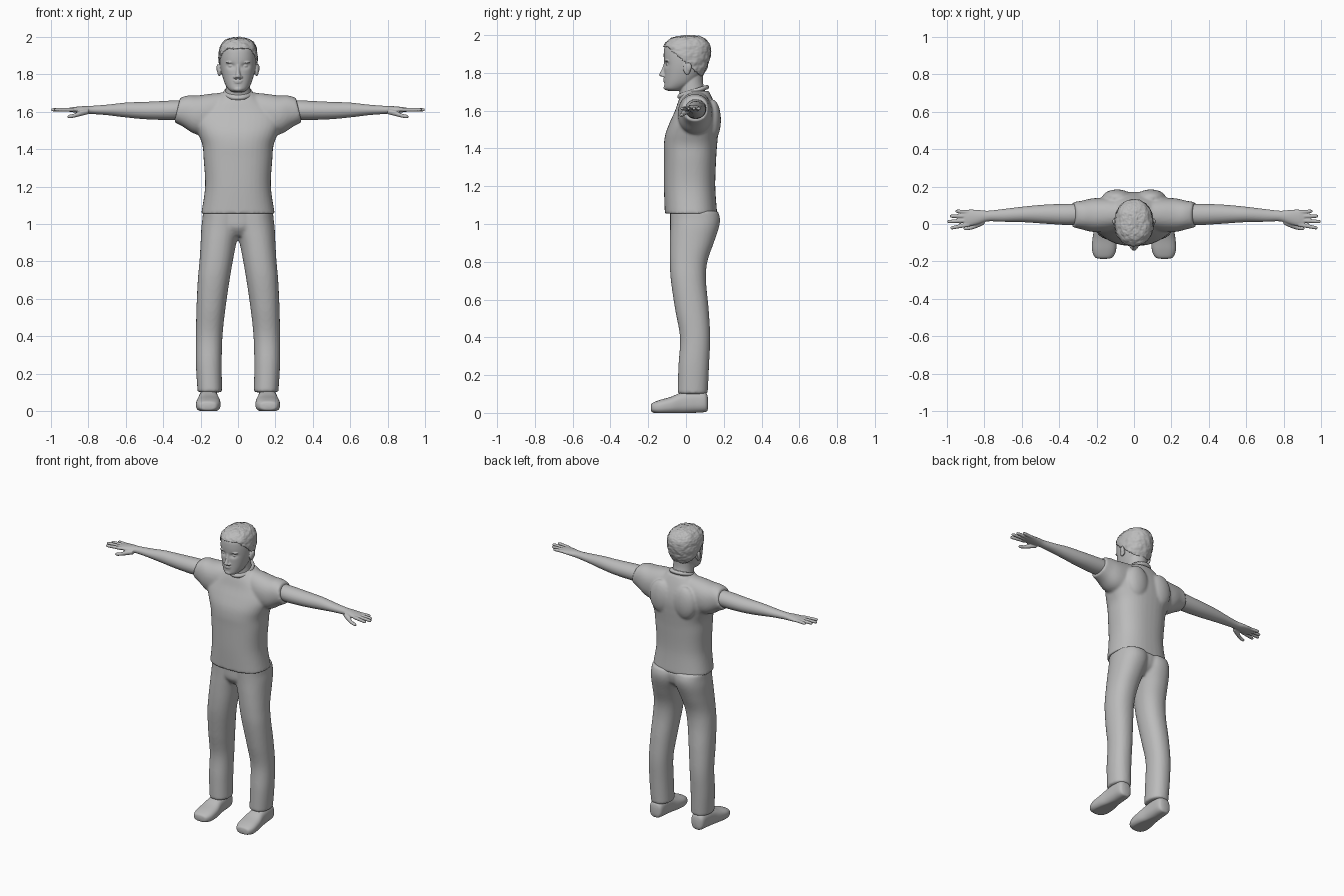
import bpy, bmesh, math
from mathutils import Vector, noise

if "Cube" in bpy.data.objects:
    bpy.data.objects.remove(bpy.data.objects["Cube"])

grey = bpy.data.materials.new("plain grey")
grey.diffuse_color = (0.5, 0.5, 0.5, 1)
grey.use_nodes = True
grey.node_tree.nodes["Principled BSDF"].inputs["Base Color"].default_value = (0.5, 0.5, 0.5, 1)


def smooth_rings(rings, steps):
    """Catmull-Rom interpolation between measured sections."""
    out = []
    for i in range(len(rings) - 1):
        quad = [rings[max(i - 1, 0)], rings[i], rings[i + 1], rings[min(i + 2, len(rings) - 1)]]
        for s in range(steps):
            t = s / steps
            out.append([0.5 * (2 * b + (c - a) * t + (2 * a - 5 * b + 4 * c - d) * t * t
                               + (3 * b - a - 3 * c + d) * t ** 3) for a, b, c, d in zip(*quad)])
    return out + [rings[-1]]


def loft(bm, rings, axis="z", power=2.0, side=1, warp=None, sides=40, steps=6):
    """Skin sections (position, low a, high a, low b, high b) along an axis."""
    loops = []
    for t, a0, a1, b0, b1 in smooth_rings(rings, steps):
        loop = []
        for k in range(sides):
            ang = math.tau * k / sides
            c, s = math.cos(ang), math.sin(ang)
            a = (a0 + a1) / 2 + (a1 - a0) / 2 * math.copysign(abs(c) ** (2 / power), c)
            b = (b0 + b1) / 2 + (b1 - b0) / 2 * math.copysign(abs(s) ** (2 / power), s)
            p = Vector({"z": (a, b, t), "x": (t, a, b), "y": (a, t, b)}[axis])
            if warp:
                p = warp(p)
            p.x *= side
            loop.append(bm.verts.new(p))
        loops.append(loop)
    faces = [bm.faces.new(loops[0]), bm.faces.new(loops[-1][::-1])]
    for lo, hi in zip(loops, loops[1:]):
        for k in range(sides):
            n = (k + 1) % sides
            faces.append(bm.faces.new((lo[k], hi[k], hi[n], lo[n])))
    bmesh.ops.recalc_face_normals(bm, faces=faces)


def ball(bm, centre, size):
    made = bmesh.ops.create_uvsphere(bm, u_segments=24, v_segments=14, radius=1)["verts"]
    for v in made:
        v.co = Vector(p * q for p, q in zip(v.co, size)) + Vector(centre)


def finish(bm, name, voxel=0, relax=0):
    mesh = bpy.data.meshes.new(name)
    bm.to_mesh(mesh)
    bm.free()
    mesh.materials.append(grey)
    for p in mesh.polygons:
        p.use_smooth = True
    ob = bpy.data.objects.new(name, mesh)
    bpy.context.collection.objects.link(ob)
    if voxel:
        m = ob.modifiers.new("Fuse", "REMESH")
        m.mode, m.voxel_size, m.use_smooth_shade = "VOXEL", voxel, True
    if relax:
        m = ob.modifiers.new("Relax", "SMOOTH")
        m.factor, m.iterations = 0.5, relax
    return ob


def mid(z, half, y0, y1):
    return (z, -half, half, y0, y1)


# Shirt: torso, shoulder blades and short slanted sleeves
bm = bmesh.new()
loft(bm, [mid(1.055, .197, -.112, .165), mid(1.2, .176, -.117, .155), mid(1.35, .184, -.117, .16),
          mid(1.42, .19, -.117, .165), mid(1.48, .212, -.108, .17), mid(1.54, .235, -.085, .172),
          mid(1.6, .22, -.058, .163), mid(1.66, .14, -.037, .142), mid(1.705, .085, -.01, .12)], power=2.4)
for side in (1, -1):
    ball(bm, (side * .09, .14, 1.55), (.08, .045, .11))
    loft(bm, [(.05, -.02, .13, 1.5, 1.705), (.14, -.04, .14, 1.47, 1.697), (.22, -.042, .137, 1.48, 1.687),
              (.28, -.028, .124, 1.52, 1.687), (.325, -.018, .117, 1.545, 1.675)], "x", 2.2, side,
         lambda p: p + Vector(((1.61 - p.z) * .23 * max(0, (p.x - .2) / .12), 0, 0)))
finish(bm, "shirt", .008, 5)

# Collar: tilted band round the neck
bm = bmesh.new()
loft(bm, [mid(0, .076, -.042, .118), mid(.012, .08, -.046, .122), mid(.024, .073, -.038, .112)],
     warp=lambda p: Vector((p.x, p.y, p.z + 1.677 + .32 * p.y)))
finish(bm, "collar")

# Trousers: pelvis and two legs
bm = bmesh.new()
loft(bm, [mid(.935, .06, -.05, .1), mid(.98, .14, -.082, .15), mid(1.04, .17, -.085, .165),
          mid(1.07, .17, -.085, .155)])
for side in (1, -1):
    loft(bm, [(.1, .085, .216, -.045, .115), (.25, .087, .225, -.04, .122), (.4, .083, .225, -.032, .128),
              (.55, .067, .222, -.058, .12), (.7, .045, .215, -.08, .106), (.8, .028, .206, -.086, .113),
              (.9, .008, .2, -.086, .147), (.98, -.015, .196, -.084, .174), (1.03, -.02, .19, -.084, .18),
              (1.07, -.02, .187, -.084, .168)], power=2.2, side=side)
finish(bm, "trousers", .009, 4)

# Shoes: rounded uppers with flattened soles
for side, label in ((1, "left"), (-1, "right")):
    bm = bmesh.new()
    loft(bm, [(-.186, .145, .18, .015, .035), (-.178, .115, .208, .003, .052), (-.14, .096, .224, -.006, .068),
              (-.08, .094, .222, -.006, .085), (-.02, .104, .212, -.004, .11), (.04, .107, .208, 0, .12),
              (.09, .11, .205, .003, .115), (.11, .12, .195, .008, .1), (.117, .14, .175, .025, .075)],
         "y", 2.6, side, lambda p: Vector((p.x, p.y, max(p.z, 0))))
    finish(bm, label + "_shoe")

# Arms with palms, fingers and thumbs
fingers = [(-.004, -.02, .982), (.019, .013, .999), (.042, .042, .985), (.063, .068, .955)]
for side, label in ((1, "left"), (-1, "right")):
    bm = bmesh.new()
    loft(bm, [(.27, .002, .108, 1.562, 1.66), (.35, -.005, .108, 1.556, 1.66), (.45, 0, .105, 1.558, 1.655),
              (.52, .005, .1, 1.562, 1.652), (.6, .01, .092, 1.57, 1.649), (.7, .012, .08, 1.582, 1.638),
              (.78, .014, .071, 1.588, 1.632), (.83, 0, .075, 1.592, 1.63), (.88, -.012, .077, 1.597, 1.625),
              (.91, -.009, .071, 1.602, 1.62)], "x", side=side)
    for y0, y1, tip in fingers:
        ends = [(.88, y0, .0105), ((.88 + tip) / 2, (y0 + y1) / 2, .0105), (tip - .01, y1, .009), (tip, y1, .004)]
        loft(bm, [(x, y - r, y + r, 1.611 - r, 1.611 + r) for x, y, r in ends], "x", side=side, sides=12)
    thumb = [(.8, .012, 1.602, .015), (.84, -.006, 1.592, .015), (.875, -.02, 1.58, .011),
             (.9, -.024, 1.575, .01), (.912, -.024, 1.574, .004)]
    loft(bm, [(x, y - r, y + r, z - r, z + r) for x, y, z, r in thumb], "x", side=side, sides=12)
    finish(bm, label + "_arm", .004, 2)

# Head: skull, neck, ears and face
skull = [mid(1.705, .03, -.095, -.03), mid(1.718, .05, -.113, 0), mid(1.75, .07, -.115, .05),
         mid(1.8, .086, -.115, .09), mid(1.85, .095, -.116, .112), mid(1.9, .097, -.118, .124),
         mid(1.94, .092, -.112, .122), mid(1.97, .074, -.087, .102), mid(1.985, .05, -.055, .075),
         mid(1.992, .015, -.015, .035)]


def sockets(p):
    if p.y < 0:
        d = ((abs(p.x) - .038) / .02) ** 2 + ((p.z - 1.845) / .013) ** 2
        p.y += .014 * math.exp(-d)
    return p


bm = bmesh.new()
loft(bm, skull, power=2.2, warp=sockets, sides=64)
loft(bm, [mid(1.63, .09, -.02, .115), mid(1.69, .07, -.034, .105), mid(1.75, .064, -.035, .09),
          mid(1.82, .064, -.03, .09)])
loft(bm, [mid(1.778, .012, -.118, -.1), mid(1.785, .019, -.141, -.1), mid(1.797, .014, -.14, -.1),
          mid(1.825, .009, -.126, -.1), mid(1.855, .009, -.116, -.1)], sides=20)
for z, w in ((1.766, .028), (1.757, .024)):
    ball(bm, (0, -.109, z), (w, .012, .005))
ball(bm, (0, -.103, 1.722), (.026, .016, .014))
for side in (1, -1):
    ball(bm, (side * .038, -.092, 1.845), (.014, .013, .009))
    ball(bm, (side * .04, -.099, 1.864), (.026, .013, .006))
    ball(bm, (side * .015, -.118, 1.785), (.01, .012, .008))
    ball(bm, (side * .1, .006, 1.822), (.011, .02, .032))
    ball(bm, (side * .107, .014, 1.832), (.008, .016, .024))
finish(bm, "head", .004, 2)


# Hair: rough cropped shell above a sloping hairline
def tousle(p):
    out = (p - Vector((0, .01, 1.87))).normalized()
    rough = noise.noise(p * 45) * .004 + noise.noise(p * 110) * .003
    return p + out * (.007 + rough)


bm = bmesh.new()
loft(bm, skull, power=2.2, warp=tousle, sides=96, steps=10)


def below_hairline(c):
    return c.z < 1.775 + .165 * min(1, max(0, (.09 - c.y) / .19))


bmesh.ops.delete(bm, geom=[f for f in bm.faces if below_hairline(f.calc_center_median())], context="FACES")
shell = finish(bm, "hair").modifiers.new("Thickness", "SOLIDIFY")
shell.thickness, shell.offset = .012, -1
